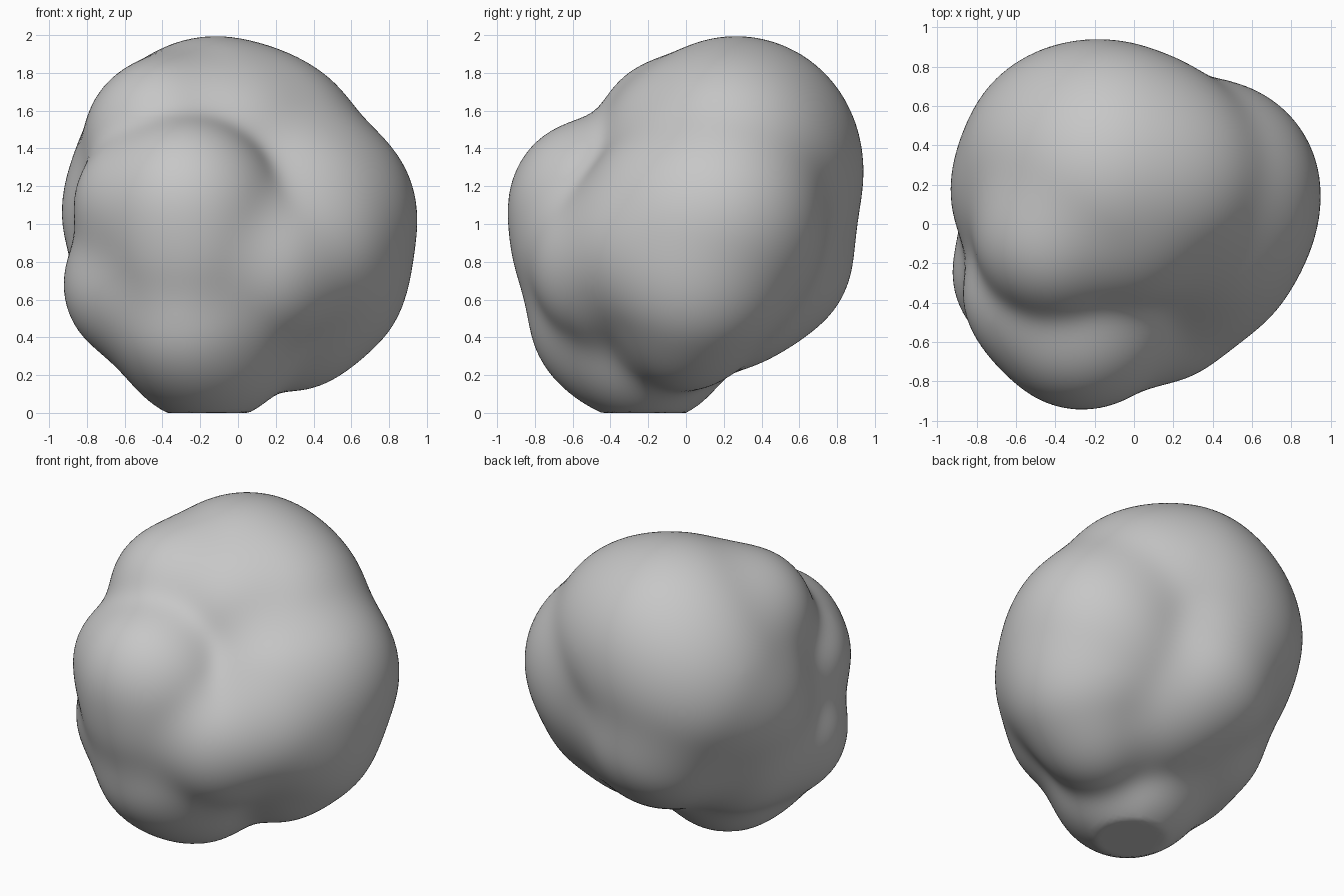
import bpy
import bmesh
from mathutils import Vector

if "Cube" in bpy.data.objects:
    bpy.data.objects.remove(bpy.data.objects["Cube"], do_unlink=True)

# Rounded lobes that merge into the boulder: centre x, y, z and radius
LOBES = [
    (-0.12, 0.27, 1.34, 0.66),   # upper back mass
    (-0.27, 0.30, 1.20, 0.62),   # back right corner
    (0.14, 0.24, 1.35, 0.55),    # upper left shoulder
    (-0.38, -0.05, 1.45, 0.44),  # upper right shoulder
    (-0.05, 0.00, 1.39, 0.45),   # brow
    (-0.25, -0.41, 1.02, 0.51),  # front bulge
    (-0.28, -0.50, 1.12, 0.43),  # front bulge, top
    (-0.25, -0.45, 0.82, 0.45),  # front bulge, bottom
    (0.10, -0.34, 0.78, 0.48),   # front, towards the left
    (0.35, -0.20, 0.85, 0.43),   # left front
    (0.28, 0.08, 0.96, 0.655),   # left side mass
    (0.42, 0.20, 1.07, 0.51),    # left shoulder
    (0.42, 0.05, 0.70, 0.47),    # lower left
    (-0.16, -0.22, 0.42, 0.48),  # base
    (-0.25, -0.40, 0.49, 0.43),  # lower front
    (-0.50, -0.25, 0.68, 0.43),  # lower right
    (-0.50, -0.36, 1.10, 0.375), # right front cheek
    (-0.45, 0.15, 1.04, 0.485),  # right side
    (-0.40, 0.05, 0.70, 0.46),   # right underside
    (0.30, 0.00, 0.47, 0.36),    # underside knob
    (-0.15, 0.38, 0.85, 0.51),   # lower back
    (0.00, 0.20, 0.70, 0.48),    # back underside
]
LOBES = [(Vector(l[:3]), l[3]) for l in LOBES]
CORE = Vector((-0.05, 0.0, 0.95))
BLEND = 0.11


def distance(p):
    """Signed distance to the softly merged lobes."""
    d = 9.0
    for centre, radius in LOBES:
        e = (p - centre).length - radius
        h = max(BLEND - abs(d - e), 0.0) / BLEND
        d = min(d, e) - h * h * BLEND / 4
    return d


def surface_point(direction):
    """Walk inwards along a ray until the outer surface is met."""
    t = 1.4
    for _ in range(24):
        step = distance(CORE + direction * t)
        t -= step
        if abs(step) < 0.001:
            break
    return CORE + direction * t


# Boulder body, with a flat resting face
bm = bmesh.new()
bmesh.ops.create_icosphere(bm, subdivisions=6, radius=1.0)
for v in bm.verts:
    v.co = surface_point(v.co.normalized())
for _ in range(10):
    bmesh.ops.smooth_vert(bm, verts=bm.verts, factor=0.5,
                          use_axis_x=True, use_axis_y=True, use_axis_z=True)
for v in bm.verts:
    v.co.z = max(v.co.z, 0.0)

mesh = bpy.data.meshes.new("boulder")
bm.to_mesh(mesh)
bm.free()
boulder = bpy.data.objects.new("boulder", mesh)
bpy.context.collection.objects.link(boulder)

# Plain stone colour
stone = bpy.data.materials.new("stone_grey")
stone.use_nodes = True
colour = (0.57, 0.57, 0.57, 1.0)
stone.diffuse_color = colour
stone.node_tree.nodes["Principled BSDF"].inputs["Base Color"].default_value = colour
mesh.materials.append(stone)

bpy.context.view_layer.objects.active = boulder
boulder.select_set(True)
bpy.ops.object.shade_smooth()
